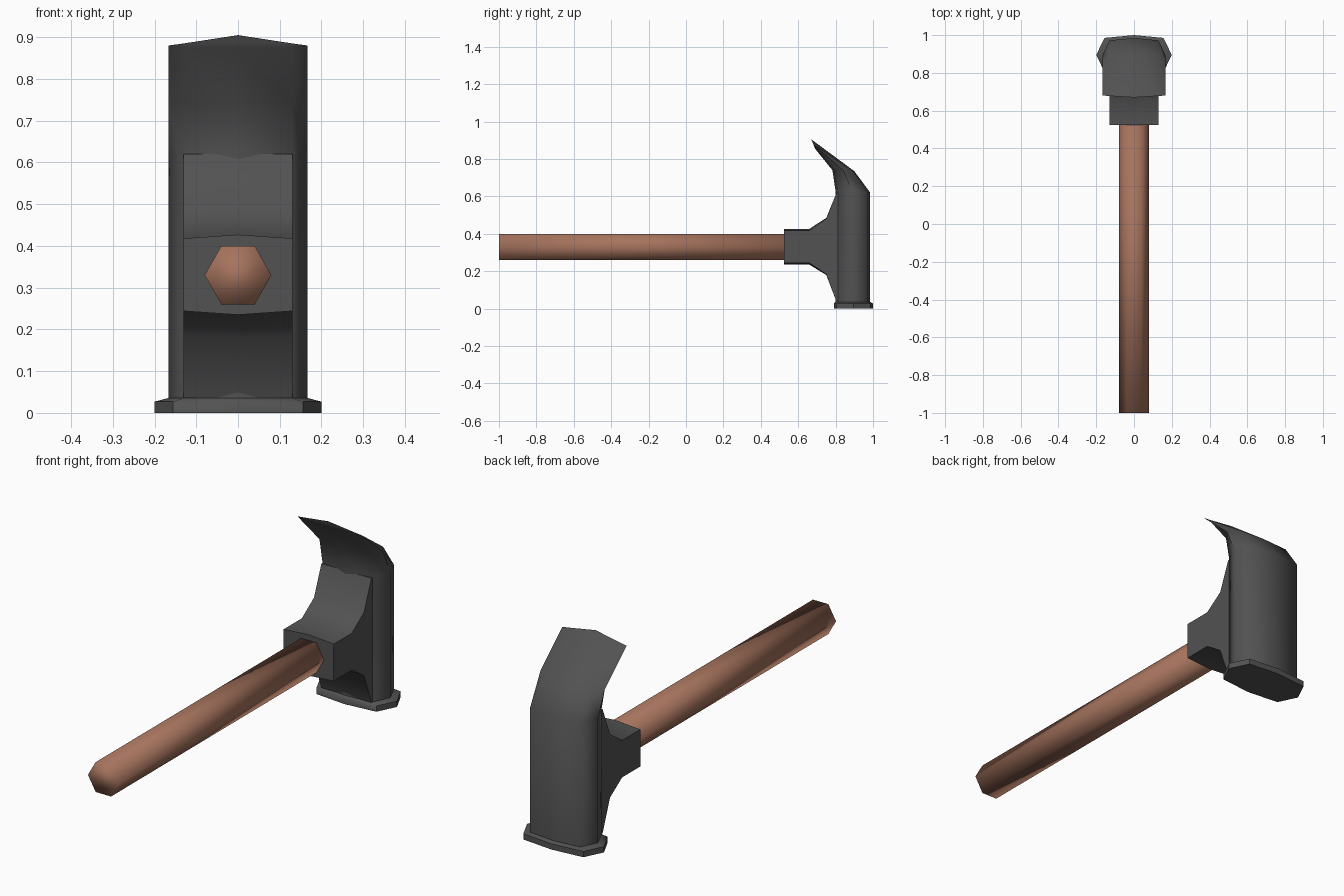
import bpy, bmesh, math

if "Cube" in bpy.data.objects:
    bpy.data.objects.remove(bpy.data.objects["Cube"])


def material(name, rgb):
    m = bpy.data.materials.new(name)
    m.diffuse_color = (*rgb, 1)
    m.use_nodes = True
    m.node_tree.nodes["Principled BSDF"].inputs["Base Color"].default_value = m.diffuse_color
    return m


steel = material("dark steel", (0.085, 0.085, 0.085))
wood = material("brown wood", (0.38, 0.172, 0.11))


def loft(name, rings, mat, angle):
    """Skin a list of equal-length rings, cap both ends."""
    bm = bmesh.new()
    loops = [[bm.verts.new(p) for p in r] for r in rings]
    n = len(loops[0])
    for a, b in zip(loops, loops[1:]):
        for i in range(n):
            j = (i + 1) % n
            bm.faces.new((a[i], a[j], b[j], b[i]))
    bm.faces.new(loops[0])
    bm.faces.new(loops[-1])
    bmesh.ops.recalc_face_normals(bm, faces=bm.faces)
    me = bpy.data.meshes.new(name)
    bm.to_mesh(me)
    bm.free()
    me.materials.append(mat)
    ob = bpy.data.objects.new(name, me)
    bpy.context.collection.objects.link(ob)
    bpy.ops.object.select_all(action='DESELECT')
    bpy.context.view_layer.objects.active = ob
    ob.select_set(True)
    bpy.ops.object.shade_smooth_by_angle(angle=math.radians(angle))
    return ob


def octagon(w, outer, inner, k=0.86):
    """Eight-sided head section between outer and inner (y, z) points."""
    shape = [(0, 1), (.78, k), (1, 0), (.78, -k), (0, -1), (-.78, -k), (-1, 0), (-.78, k)]
    return [(w * u,
             (outer[0] + inner[0]) / 2 + v * (outer[0] - inner[0]) / 2,
             (outer[1] + inner[1]) / 2 + v * (outer[1] - inner[1]) / 2)
            for u, v in shape]


# Striking face rim
loft("striking_face", [
    octagon(.20, (1.0, 0), (.79, 0)),
    octagon(.20, (1.0, .027), (.79, .027)),
    octagon(.165, (.985, .036), (.80, .036)),
], steel, 50)

# Head body bending into the claw
tip = octagon(.167, (.67, .905), (.69, .855), .2)
loft("head_and_claw", [
    octagon(.167, (.985, .03), (.80, .03)),
    octagon(.167, (.985, .62), (.80, .625)),
    octagon(.167, (.90, .735), (.783, .74)),
    tip,
], steel, 60)


# Collar flaring into the head, with slightly peaked top and bottom
def collar_ring(y, lo, hi, peak):
    w = .13
    return [(-w, y, lo + peak), (0, y, lo), (w, y, lo + peak),
            (w, y, hi - peak), (0, y, hi), (-w, y, hi - peak)]


loft("collar", [
    collar_ring(.525, .235, .427, .009),
    collar_ring(.66, .235, .427, .009),
    collar_ring(.75, .18, .485, .004),
    collar_ring(.805, .036, .62, 0),
    collar_ring(.83, .036, .62, 0),
], steel, 60)

# Hexagonal handle
loft("handle", [
    [(.08 * math.cos(i * math.pi / 3), y, .33 + .081 * math.sin(i * math.pi / 3))
     for i in range(6)]
    for y in (-1.0, .56)
], wood, 100)
